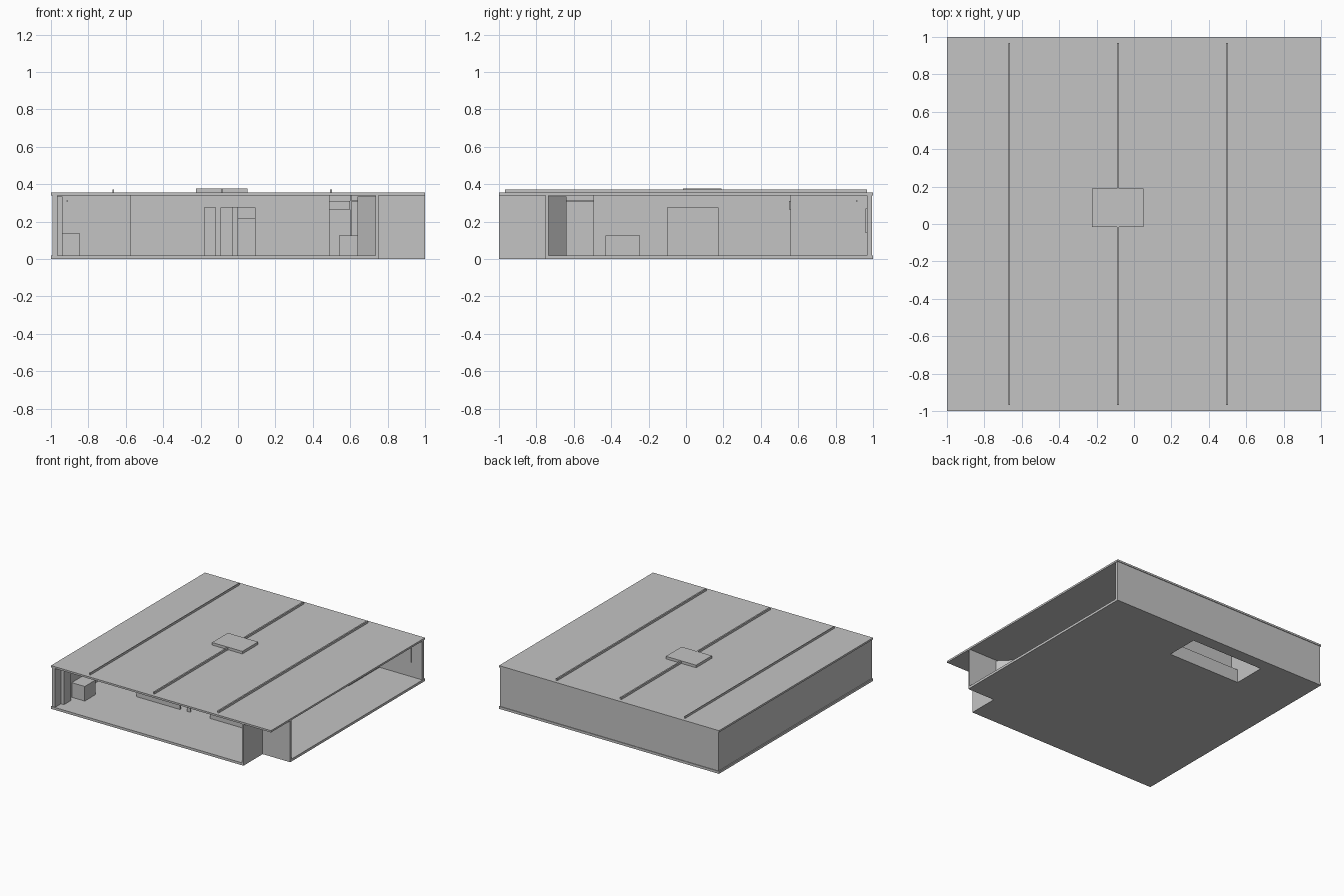
import bpy, bmesh

if "Cube" in bpy.data.objects:
    bpy.data.objects.remove(bpy.data.objects["Cube"])

grey = bpy.data.materials.new("plain_grey")
grey.diffuse_color = (0.55, 0.55, 0.55, 1)
grey.use_nodes = True
grey.node_tree.nodes["Principled BSDF"].inputs["Base Color"].default_value = grey.diffuse_color


def finish(name, bm):
    me = bpy.data.meshes.new(name)
    bmesh.ops.recalc_face_normals(bm, faces=bm.faces)
    bm.to_mesh(me)
    bm.free()
    me.materials.append(grey)
    ob = bpy.data.objects.new(name, me)
    bpy.context.collection.objects.link(ob)
    return ob


def prism(name, pts, z0, z1):
    """Extrude a plan outline from z0 to z1."""
    bm = bmesh.new()
    f = bm.faces.new([bm.verts.new((x, y, z0)) for x, y in pts])
    r = bmesh.ops.extrude_face_region(bm, geom=[f])
    top = [v for v in r["geom"] if isinstance(v, bmesh.types.BMVert)]
    bmesh.ops.translate(bm, verts=top, vec=(0, 0, z1 - z0))
    return finish(name, bm)


def box(name, x0, x1, y0, y1, z0, z1):
    return prism(name, [(x0, y0), (x1, y0), (x1, y1), (x0, y1)], z0, z1)


F, C, R = 0.02, 0.34, 0.355      # floor top, ceiling, roof top

# floor slab in strips around the stair opening, entrance corner left out
box("floor_left", -1, -0.49, -1, 1, 0, F)
prism("floor_front", [(-0.49, -1), (0.75, -1), (0.75, -0.75), (1, -0.75),
                      (1, 0.63), (-0.49, 0.63)], 0, F)
box("floor_right", 0.17, 1, 0.63, 1, 0, F)
box("floor_back", -0.49, 0.17, 0.9, 1, 0, F)

# roof, seams and hatch
box("roof", -1, 1, -1, 1, C, R)
for x, w in ((-0.667, 0.003), (-0.085, 0.006), (0.497, 0.006)):
    box("roof_seam", x - w, x + w, -0.968, 0.968, R, 0.372)
box("roof_hatch", -0.225, 0.05, -0.015, 0.19, R, 0.376)

# outer walls: left and back are solid, front and right stay open
box("left_wall", -0.992, -0.965, -0.995, 0.995, F, C)
box("back_wall", -0.992, 0.995, 0.967, 0.995, F, C)

# recessed entrance corner with a slanted door
box("entrance_side_wall", 0.736, 0.75, -1, -0.736, F, C)
box("entrance_front_wall", 0.736, 1, -0.75, -0.736, F, C)
prism("slanted_door", [(0.64, -0.645), (0.735, -0.74), (0.74, -0.735), (0.645, -0.64)], F, 0.335)


# central core walls, each with a doorway
def wall_with_door(name, along_x, a0, a1, d0, d1, p0, p1):
    for n, s, e, z in (("_start", a0, d0, F), ("_end", d1, a1, F), ("_lintel", d0, d1, 0.275)):
        if along_x:
            box(name + n, s, e, p0, p1, z, C)
        else:
            box(name + n, p0, p1, s, e, z, C)


wall_with_door("core_front", True, -0.575, 0.49, -0.18, 0.09, -0.495, -0.483)
wall_with_door("core_right", False, -0.483, 0.56, -0.1, 0.17, 0.478, 0.49)
wall_with_door("core_left", False, -0.483, 0.56, -0.1, 0.17, -0.575, -0.56)
box("core_back", -0.56, 0.478, 0.548, 0.56, F, C)
box("door_post", -0.12, -0.09, -0.49, -0.483, F, 0.275)
box("inner_post", -0.03, 0, -0.42, -0.41, F, 0.275)
box("core_counter", 0, 0.09, -0.4, -0.39, F, 0.22)

# back rooms and stair opening
box("back_room_wall", 0.598, 0.61, 0.56, 0.967, F, C)
box("back_room_header", 0.49, 0.598, 0.55, 0.56, 0.265, 0.31)
box("stair_side_wall", -0.503, -0.49, 0.56, 0.967, F, C)
box("stair_parapet", -0.49, 0.17, 0.618, 0.63, F, 0.11)

# furniture, rails and wall panels
box("wardrobe", -0.965, -0.937, -0.92, -0.83, F, 0.335)
box("left_cabinet", -0.965, -0.847, -0.78, -0.64, F, 0.14)
box("right_cabinet", 0.54, 0.64, -0.43, -0.245, F, 0.125)
box("left_rail", -0.916, -0.91, -0.65, 0.5, 0.307, 0.313)
box("back_rail", 0.61, 0.9, 0.91, 0.916, 0.307, 0.313)
box("left_panel", -0.965, -0.957, -0.6, 0.5, 0.08, 0.265)
box("back_panel", 0.65, 0.9, 0.96, 0.967, 0.14, 0.27)
